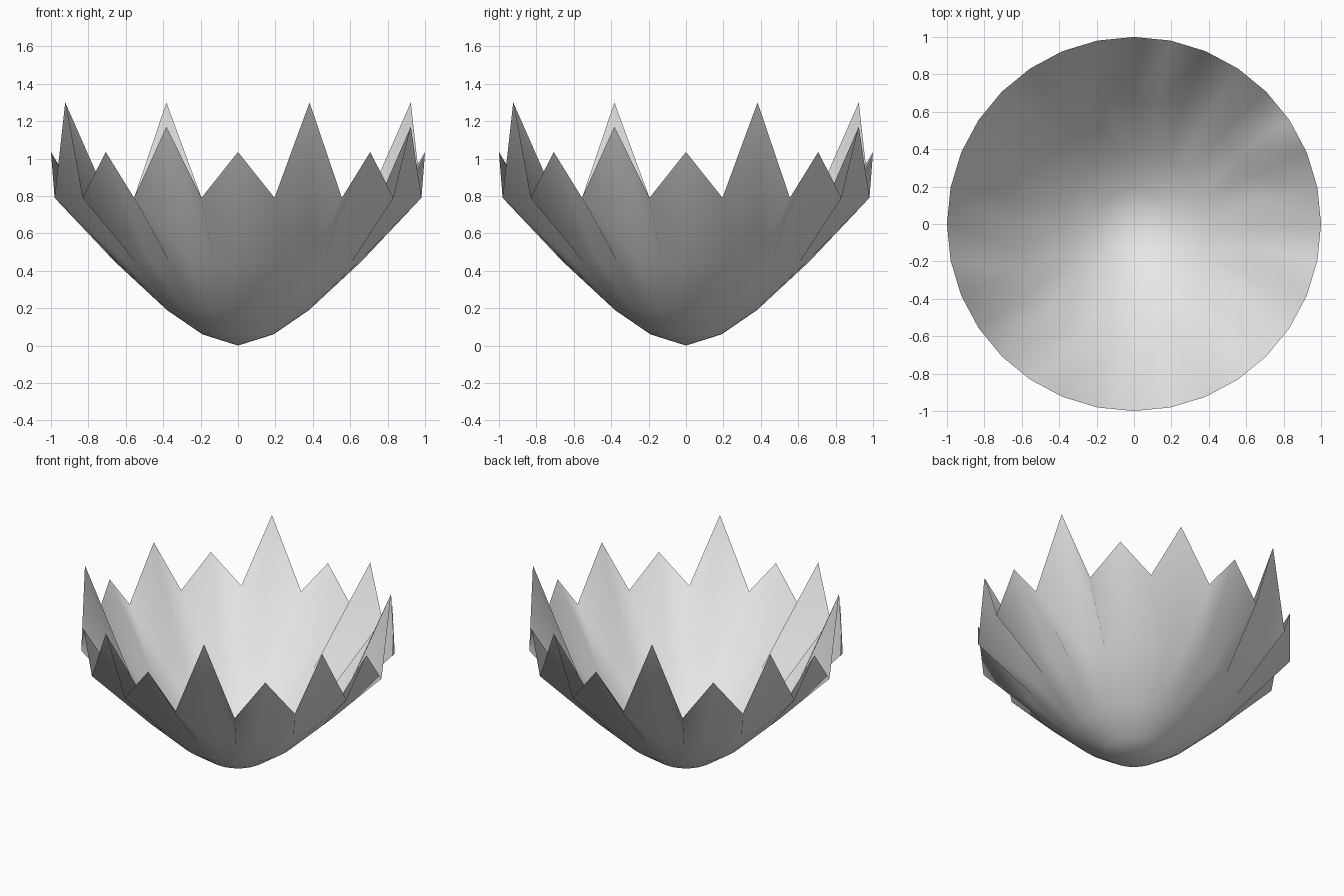
import bpy
import bmesh
from math import cos, sin, pi

SIDES = 32
# Bowl profile below the rim: (radius, height)
PROFILE = [(0.19, 0.06), (0.38, 0.19), (0.66, 0.45)]

cube = bpy.data.objects.get("Cube")
if cube:
    bpy.data.objects.remove(cube, do_unlink=True)


def rim_height(i):
    """Valleys on odd spokes, short and tall points on even ones."""
    if i % 2:
        return 0.79
    if i % 4 == 0:
        return 1.035
    return 1.3 if i % 8 == 2 else 1.17


def add_ring(bm, radius, height):
    ring = []
    for i in range(SIDES):
        a = 2 * pi * i / SIDES
        ring.append(bm.verts.new((radius * cos(a), radius * sin(a), height(i))))
    return ring


bm = bmesh.new()
rings = [add_ring(bm, r, lambda i, z=z: z) for r, z in PROFILE]
rim = add_ring(bm, 1.0, rim_height)
base = bm.verts.new((0, 0, 0))

for i in range(SIDES):
    j = (i + 1) % SIDES
    # Rounded bottom
    bm.faces.new((base, rings[0][j], rings[0][i]))
    for low, high in zip(rings, rings[1:]):
        bm.faces.new((low[i], low[j], high[j], high[i]))
    # Pleated jagged rim
    low = rings[-1]
    bm.faces.new((low[i], low[j], rim[i]))
    bm.faces.new((low[j], rim[j], rim[i]))

for face in bm.faces:
    face.smooth = True

mesh = bpy.data.meshes.new("jagged_bowl")
bm.to_mesh(mesh)
bm.free()

# Plain pale grey shell
grey = bpy.data.materials.new("pale_grey")
grey.use_nodes = True
colour = (0.8, 0.8, 0.8, 1)
grey.diffuse_color = colour
grey.node_tree.nodes["Principled BSDF"].inputs["Base Color"].default_value = colour
mesh.materials.append(grey)

bowl = bpy.data.objects.new("jagged_bowl", mesh)
bpy.context.collection.objects.link(bowl)
